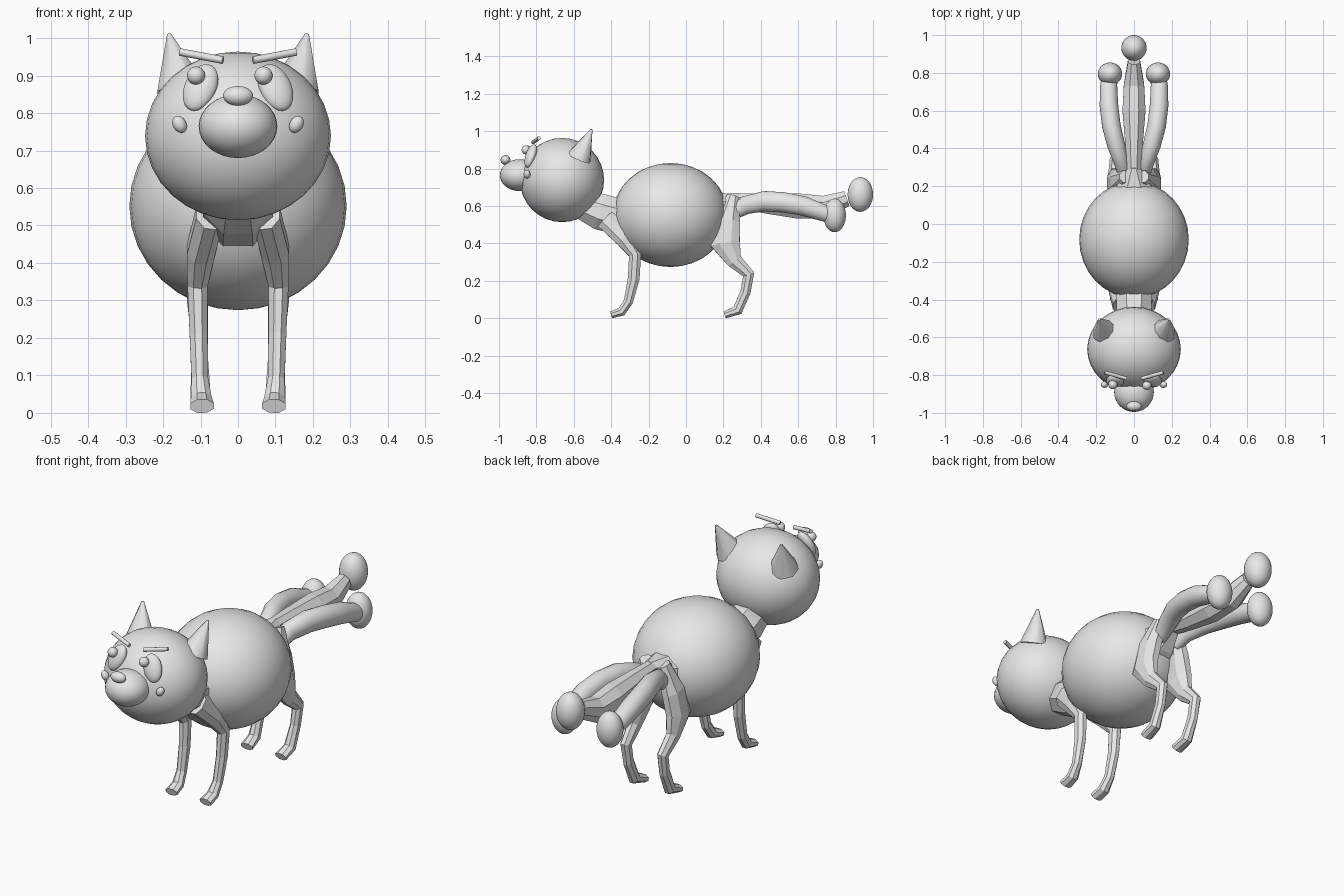
import bpy, bmesh, math
from mathutils import Vector

cube = bpy.data.objects.get("Cube")
if cube:
    bpy.data.objects.remove(cube, do_unlink=True)

grey = bpy.data.materials.new("plain grey")
grey.use_nodes = True
grey.diffuse_color = (0.8, 0.8, 0.8, 1)
grey.node_tree.nodes["Principled BSDF"].inputs["Base Color"].default_value = grey.diffuse_color


def finish(obj, name, angle=40):
    """Name, colour and shade a part."""
    obj.name = obj.data.name = name
    obj.data.materials.append(grey)
    bpy.ops.object.select_all(action='DESELECT')
    obj.select_set(True)
    bpy.context.view_layer.objects.active = obj
    if angle:
        bpy.ops.object.shade_smooth_by_angle(angle=math.radians(angle))
    return obj


def ellipsoid(name, centre, radii, rot=(0, 0, 0)):
    bpy.ops.mesh.primitive_uv_sphere_add(segments=32, ring_count=16, radius=1,
                                         location=centre, rotation=rot)
    obj = bpy.context.object
    obj.scale = radii
    return finish(obj, name)


def rod(name, start, end, r1, r2, sides):
    """Cone or cylinder between two points."""
    a, b = Vector(start), Vector(end)
    bpy.ops.mesh.primitive_cone_add(vertices=sides, radius1=r1, radius2=r2,
                                    depth=(b - a).length, location=(a + b) / 2)
    obj = bpy.context.object
    obj.rotation_euler = (b - a).to_track_quat('Z', 'Y').to_euler()
    return finish(obj, name, 50)


def limb(name, path, side=1, sides=8, angle=0):
    """Loft rings along a path of (x, y, z, half width, half height)."""
    points = [Vector((p[0] * side, p[1], p[2])) for p in path]
    bm = bmesh.new()
    rings = []
    for i, p in enumerate(points):
        along = (points[min(i + 1, len(points) - 1)] - points[max(i - 1, 0)]).normalized()
        across = Vector((1, 0, 0))
        across = (across - along * across.dot(along)).normalized()
        up = along.cross(across)
        ring = []
        for k in range(sides):
            t = math.tau * (k + 0.5) / sides
            v = p + across * math.cos(t) * path[i][3] + up * math.sin(t) * path[i][4]
            v.z = max(v.z, 0)
            ring.append(bm.verts.new(v))
        rings.append(ring)
    for a, b in zip(rings, rings[1:]):
        for k in range(sides):
            n = (k + 1) % sides
            bm.faces.new((a[k], a[n], b[n], b[k]))
    bm.faces.new(rings[0])
    bm.faces.new(rings[-1])
    bmesh.ops.recalc_face_normals(bm, faces=bm.faces)
    mesh = bpy.data.meshes.new(name)
    bm.to_mesh(mesh)
    bm.free()
    obj = bpy.data.objects.new(name, mesh)
    bpy.context.collection.objects.link(obj)
    return finish(obj, name, angle)


# Body, head and muzzle
ellipsoid("body", (0, -0.083, 0.552), (0.29, 0.308, 0.278))
ellipsoid("head", (0, -0.663, 0.739), (0.248, 0.225, 0.225))
ellipsoid("muzzle", (0, -0.89, 0.765), (0.105, 0.105, 0.085))
ellipsoid("nose", (0, -0.965, 0.846), (0.04, 0.026, 0.026))

# Neck, rump and middle tail
limb("neck", [(0, -0.62, 0.63, 0.07, 0.07), (0, -0.46, 0.57, 0.1, 0.105),
              (0, -0.2, 0.5, 0.11, 0.1)])
limb("rump", [(0, 0.08, 0.55, 0.13, 0.13), (0, 0.21, 0.59, 0.1, 0.09),
              (0, 0.31, 0.635, 0.03, 0.04)])
limb("middle_tail", [(0, 0.24, 0.635, 0.035, 0.035), (0, 0.42, 0.615, 0.05, 0.058),
                     (0, 0.6, 0.6, 0.066, 0.073), (0, 0.74, 0.595, 0.058, 0.065),
                     (0, 0.86, 0.64, 0.035, 0.045)])
ellipsoid("middle_tail_tip", (0, 0.932, 0.662), (0.067, 0.068, 0.093))

# Pupils both look to the same side
ellipsoid("left_pupil", (0.068, -0.855, 0.9), (0.024, 0.024, 0.024))
ellipsoid("right_pupil", (-0.112, -0.85, 0.9), (0.024, 0.024, 0.024))

# Mirrored parts
for side, s in (("left", 1), ("right", -1)):
    ellipsoid(side + "_eye", (s * 0.1, -0.83, 0.868), (0.044, 0.027, 0.068),
              (-0.4, -s * 0.28, s * 0.35))
    ellipsoid(side + "_cheek_tuft", (s * 0.156, -0.85, 0.77), (0.018, 0.018, 0.024),
              (0, s * 0.5, 0))
    rod(side + "_brow", (s * 0.04, -0.818, 0.941), (s * 0.155, -0.786, 0.963),
        0.01, 0.01, 12)
    rod(side + "_ear", (s * 0.152, -0.572, 0.858), (s * 0.184, -0.505, 1.01),
        0.07, 0.006, 8)

    limb(side + "_front_leg", [
        (0.075, -0.43, 0.53, 0.04, 0.06), (0.1, -0.33, 0.43, 0.04, 0.055),
        (0.108, -0.272, 0.34, 0.029, 0.036), (0.105, -0.28, 0.21, 0.026, 0.034),
        (0.102, -0.308, 0.09, 0.024, 0.027), (0.098, -0.345, 0.035, 0.03, 0.026),
        (0.096, -0.4, 0.018, 0.034, 0.02)], s)
    limb(side + "_hind_leg", [
        (0.045, 0.25, 0.65, 0.035, 0.035), (0.085, 0.22, 0.52, 0.045, 0.075),
        (0.105, 0.21, 0.4, 0.042, 0.085), (0.108, 0.26, 0.305, 0.03, 0.045),
        (0.104, 0.335, 0.235, 0.026, 0.034), (0.102, 0.318, 0.14, 0.024, 0.03),
        (0.1, 0.275, 0.042, 0.029, 0.03), (0.096, 0.208, 0.018, 0.034, 0.02)], s)
    limb(side + "_tail", [
        (0.05, 0.25, 0.56, 0.032, 0.035), (0.062, 0.32, 0.605, 0.042, 0.05),
        (0.095, 0.42, 0.626, 0.048, 0.055), (0.12, 0.52, 0.62, 0.05, 0.055),
        (0.133, 0.63, 0.6, 0.05, 0.053), (0.134, 0.73, 0.565, 0.046, 0.046),
        (0.127, 0.8, 0.54, 0.04, 0.04)], s, 16, 60)
    ellipsoid(side + "_tail_tip", (s * 0.127, 0.795, 0.55), (0.064, 0.06, 0.09))
